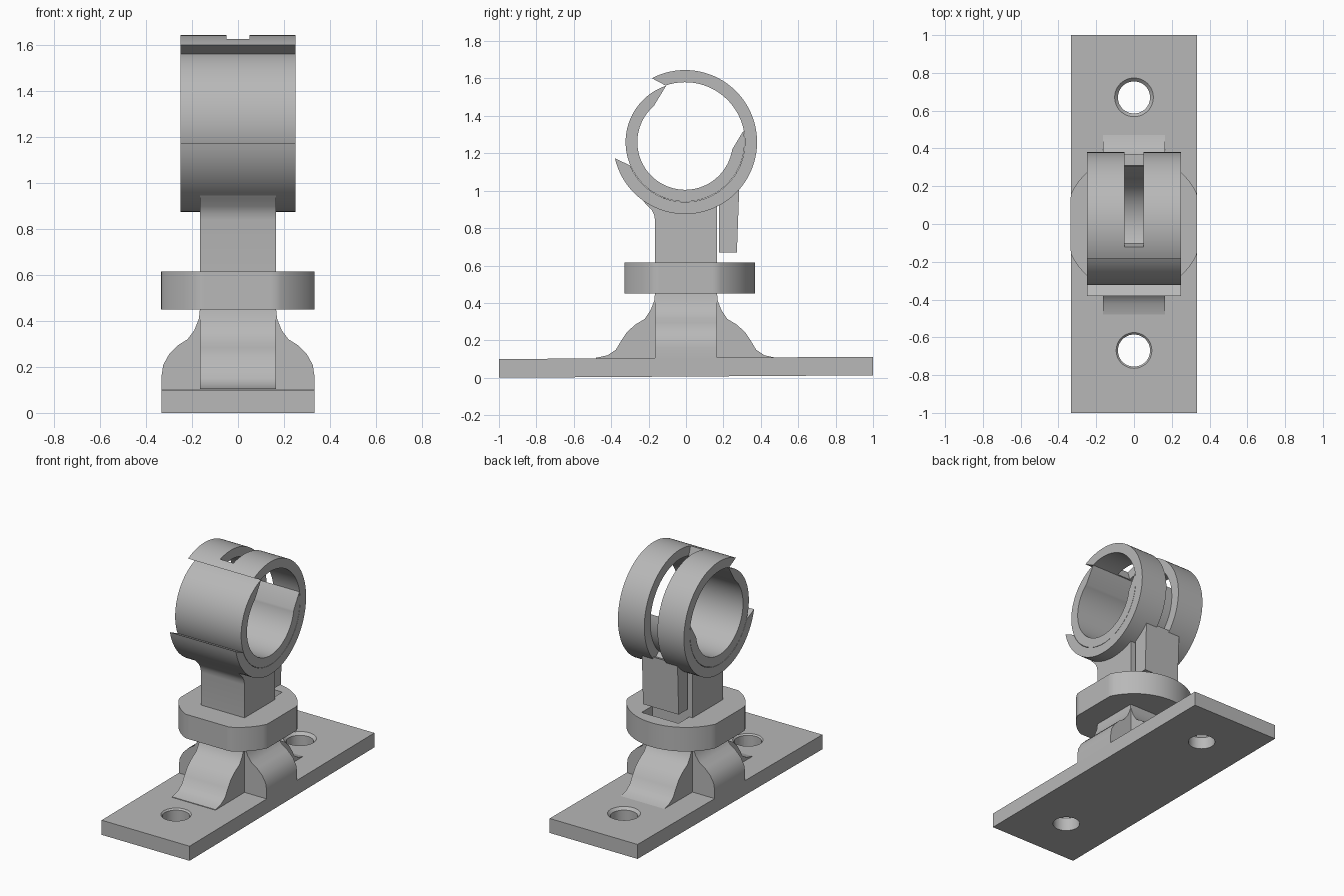
import bpy, bmesh
from math import sin, cos, pi, radians

cube = bpy.data.objects.get("Cube")
if cube:
    bpy.data.objects.remove(cube, do_unlink=True)

grey = bpy.data.materials.new("plain grey")
grey.use_nodes = True
grey.diffuse_color = (0.48, 0.48, 0.48, 1)
grey.node_tree.nodes["Principled BSDF"].inputs["Base Color"].default_value = grey.diffuse_color


def prism(name, outline, axis, low, high):
    """Extrude a closed 2D outline along an axis: x -> (y, z), y -> (x, z), z -> (x, y)."""
    place = {"x": lambda u, v, d: (d, u, v),
             "y": lambda u, v, d: (u, d, v),
             "z": lambda u, v, d: (u, v, d)}[axis]
    bm = bmesh.new()
    ends = [[bm.verts.new(place(u, v, d)) for u, v in outline] for d in (low, high)]
    for end in ends:
        bm.faces.new(end)
    for i in range(len(outline)):
        j = (i + 1) % len(outline)
        bm.faces.new((ends[0][i], ends[0][j], ends[1][j], ends[1][i]))
    bmesh.ops.recalc_face_normals(bm, faces=bm.faces)
    mesh = bpy.data.meshes.new(name)
    bm.to_mesh(mesh)
    bm.free()
    obj = bpy.data.objects.new(name, mesh)
    bpy.context.collection.objects.link(obj)
    mesh.materials.append(grey)
    return obj


def select(obj):
    bpy.ops.object.select_all(action="DESELECT")
    obj.select_set(True)
    bpy.context.view_layer.objects.active = obj


def cut(obj, cutter):
    """Subtract the cutter and remove it."""
    mod = obj.modifiers.new("cut", "BOOLEAN")
    mod.operation = "DIFFERENCE"
    mod.solver = "EXACT"
    mod.object = cutter
    select(obj)
    bpy.ops.object.modifier_apply(modifier=mod.name)
    bpy.data.objects.remove(cutter, do_unlink=True)


def arc(radius, start, end, steps=72):
    """Points on a circle around the clamp axis, angles in degrees."""
    angles = [radians(start + (end - start) * i / steps) for i in range(steps + 1)]
    return [(CLAMP_Y + radius * cos(a), CLAMP_Z + radius * sin(a)) for a in angles]


def mirrored(half):
    return half + [(-u, v) for u, v in reversed(half)]


CLAMP_Y, CLAMP_Z = -0.005, 1.26
POST = 0.165
parts = []

# Base plate with two countersunk screw holes
plate = prism("base_plate", [(-1, 0), (1, 0.013), (1, 0.112), (-1, 0.1)], "x", -0.333, 0.333)
for y in (-0.67, 0.67):
    for r1, r2, z, depth in ((0.085, 0.085, 0.05, 0.3), (0.07, 0.115, 0.1, 0.045)):
        bpy.ops.mesh.primitive_cone_add(vertices=48, radius1=r1, radius2=r2,
                                        depth=depth, location=(0, y, z))
        cut(plate, bpy.context.object)
parts.append(plate)

# Flared foot ribs crossing under the flange
side_rib = [(0.333, 0.09), (0.333, 0.16), (0.325, 0.21), (0.3, 0.255), (0.26, 0.295),
            (0.22, 0.32), (0.19, 0.36), (0.17, 0.41), (POST, 0.46)]
long_rib = [(0.48, 0.09), (0.48, 0.107), (0.42, 0.12), (0.375, 0.15), (0.345, 0.2),
            (0.315, 0.245), (0.27, 0.285), (0.22, 0.315), (0.19, 0.36), (0.17, 0.41),
            (POST, 0.46)]
parts.append(prism("side_ribs", mirrored(side_rib), "y", -POST, POST))
parts.append(prism("lengthwise_ribs", mirrored(long_rib), "x", -POST, POST))

# Round flange with flattened front and sides, and a pocket for the latch
ring = [(0.37 * cos(2 * pi * i / 96), 0.37 * sin(2 * pi * i / 96)) for i in range(96)]
ring = [(max(-0.335, min(0.333, x)), max(-0.33, y)) for x, y in ring]
flange = prism("flange", ring, "z", 0.45, 0.615)
cut(flange, prism("pocket", [(-0.14, POST), (0.14, POST), (0.14, 0.28), (-0.14, 0.28)],
                  "z", 0.53, 0.7))
parts.append(flange)

# Post blending into the clamp
post = [(-POST, 0.5), (POST, 0.5), (POST, 0.96), (0, 0.92), (-0.2, 0.99), (-0.255, 0.985),
        (-0.22, 0.935), (-0.185, 0.9), (-0.17, 0.87), (-POST, 0.84)]
parts.append(prism("post", post, "x", -POST, POST))

# Outer clamp ring, open at the front and slotted over the back
clamp = prism("clamp_ring", arc(0.385, 193, 477.5) + arc(0.32, 469, 203), "x", -0.25, 0.25)
cut(clamp, prism("slot", arc(0.42, -44, 107.5) + arc(0.29, 107.5, -44), "x", -0.05, 0.05))
parts.append(clamp)

# Inner liner with bevelled ends
parts.append(prism("inner_liner", arc(0.318, 108.5, 371) + arc(0.255, 351, 131),
                   "x", -0.25, 0.25))

# Latch hanging behind the post
latch = [(0.177, 0.67), (0.272, 0.67), (0.285, 1.02), (0.22, 1.0), (0.177, 0.94)]
parts.append(prism("latch", latch, "x", -0.135, 0.135))

for part in parts:
    select(part)
    bpy.ops.object.shade_smooth_by_angle(angle=radians(30))
